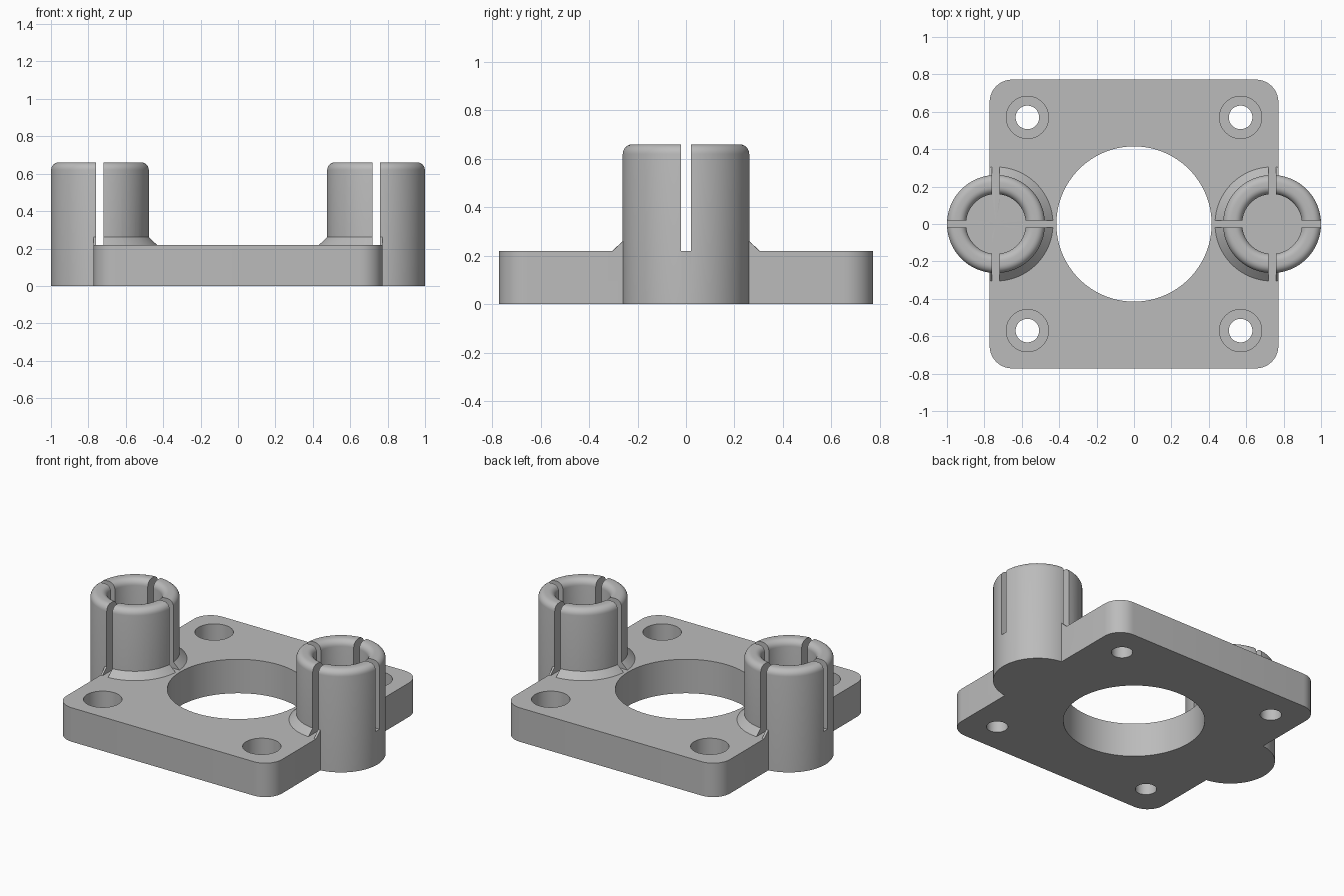
import bpy, bmesh, math

default = bpy.data.objects.get("Cube")
if default:
    bpy.data.objects.remove(default, do_unlink=True)

grey = bpy.data.materials.new("plain grey")
grey.use_nodes = True
colour = (0.5, 0.5, 0.5, 1)
grey.diffuse_color = colour
grey.node_tree.nodes["Principled BSDF"].inputs["Base Color"].default_value = colour

HALF, PLATE_TOP, POST_TOP = 0.772, 0.22, 0.66
POST_X, POST_R, BORE_R, ROUND = 0.738, 0.262, 0.16, 0.04


def finish(name, bm):
    bmesh.ops.remove_doubles(bm, verts=bm.verts, dist=1e-5)
    bmesh.ops.recalc_face_normals(bm, faces=bm.faces)
    mesh = bpy.data.meshes.new(name)
    bm.to_mesh(mesh)
    bm.free()
    mesh.materials.append(grey)
    obj = bpy.data.objects.new(name, mesh)
    bpy.context.collection.objects.link(obj)
    return obj


def lathe(name, profile, x=0, y=0, steps=96):
    """Revolve a closed profile of (radius, z) points that starts and ends on the axis."""
    bm = bmesh.new()
    verts = [bm.verts.new((r, 0, z)) for r, z in profile]
    edges = [bm.edges.new(pair) for pair in zip(verts, verts[1:])]
    bmesh.ops.spin(bm, geom=verts + edges, cent=(0, 0, 0), axis=(0, 0, 1),
                   angle=math.tau, steps=steps, use_merge=True)
    bmesh.ops.translate(bm, verts=bm.verts, vec=(x, y, 0))
    return finish(name, bm)


def box(name, low, high):
    bm = bmesh.new()
    bmesh.ops.create_cube(bm, size=1)
    for v in bm.verts:
        v.co = [a if c < 0 else b for c, a, b in zip(v.co, low, high)]
    return finish(name, bm)


def combine(target, other, operation):
    mod = target.modifiers.new(operation.lower(), "BOOLEAN")
    mod.operation = operation
    mod.solver = "EXACT"
    mod.object = other
    bpy.context.view_layer.objects.active = target
    bpy.ops.object.modifier_apply(modifier=mod.name)
    bpy.data.objects.remove(other, do_unlink=True)


def arc(cx, cz, radius, start, end, count=6):
    angles = [math.radians(start + (end - start) * i / count) for i in range(count + 1)]
    return [(cx + radius * math.cos(a), cz + radius * math.sin(a)) for a in angles]


# Base plate with rounded upright corners
plate = box("mounting_plate", (-HALF, -HALF, 0), (HALF, HALF, PLATE_TOP))
bm = bmesh.new()
bm.from_mesh(plate.data)
upright = [e for e in bm.edges if abs(e.verts[0].co.z - e.verts[1].co.z) > 0.1]
bmesh.ops.bevel(bm, geom=upright, offset=0.12, segments=10, profile=0.5, affect="EDGES")
bm.to_mesh(plate.data)
bm.free()

# Split sockets with a sloped collar where they meet the plate
for side in (-1, 1):
    x = side * POST_X
    post_profile = ([(0, 0), (POST_R, 0)]
                    + arc(POST_R - ROUND, POST_TOP - ROUND, ROUND, 0, 90)
                    + arc(BORE_R + ROUND, POST_TOP - ROUND, ROUND, 90, 180)
                    + [(BORE_R, PLATE_TOP), (0, PLATE_TOP)])
    collar = lathe("collar", [(0, 0.1), (0.305, 0.1), (0.305, PLATE_TOP),
                              (POST_R - 0.005, 0.265), (0, 0.265)], x)
    combine(collar, box("collar_limit", (-HALF, -1, 0), (HALF, 1, 1)), "INTERSECT")
    combine(collar, lathe("collar_bore", [(0, PLATE_TOP), (0.2, PLATE_TOP),
                                          (0.2, 1), (0, 1)], x), "DIFFERENCE")
    combine(collar, lathe("socket", post_profile, x), "UNION")
    for dx, dy in ((0.4, 0.02), (0.02, 0.4)):
        combine(collar, box("slot", (x - dx, -dy, PLATE_TOP), (x + dx, dy, 1)), "DIFFERENCE")
    combine(plate, collar, "UNION")

# Central opening
combine(plate, lathe("opening", [(0, -0.1), (0.415, -0.1), (0.415, 0.5), (0, 0.5)],
                     steps=128), "DIFFERENCE")

# Counterbored corner screw holes
for sx in (-1, 1):
    for sy in (-1, 1):
        hole = [(0, -0.1), (0.063, -0.1), (0.063, 0.08), (0.113, 0.08),
                (0.113, 0.4), (0, 0.4)]
        combine(plate, lathe("screw_hole", hole, sx * 0.57, sy * 0.57, 48), "DIFFERENCE")

# Smooth the round walls, keep the edges crisp
bpy.ops.object.select_all(action="DESELECT")
plate.select_set(True)
bpy.context.view_layer.objects.active = plate
bpy.ops.object.shade_smooth_by_angle(angle=math.radians(30))
